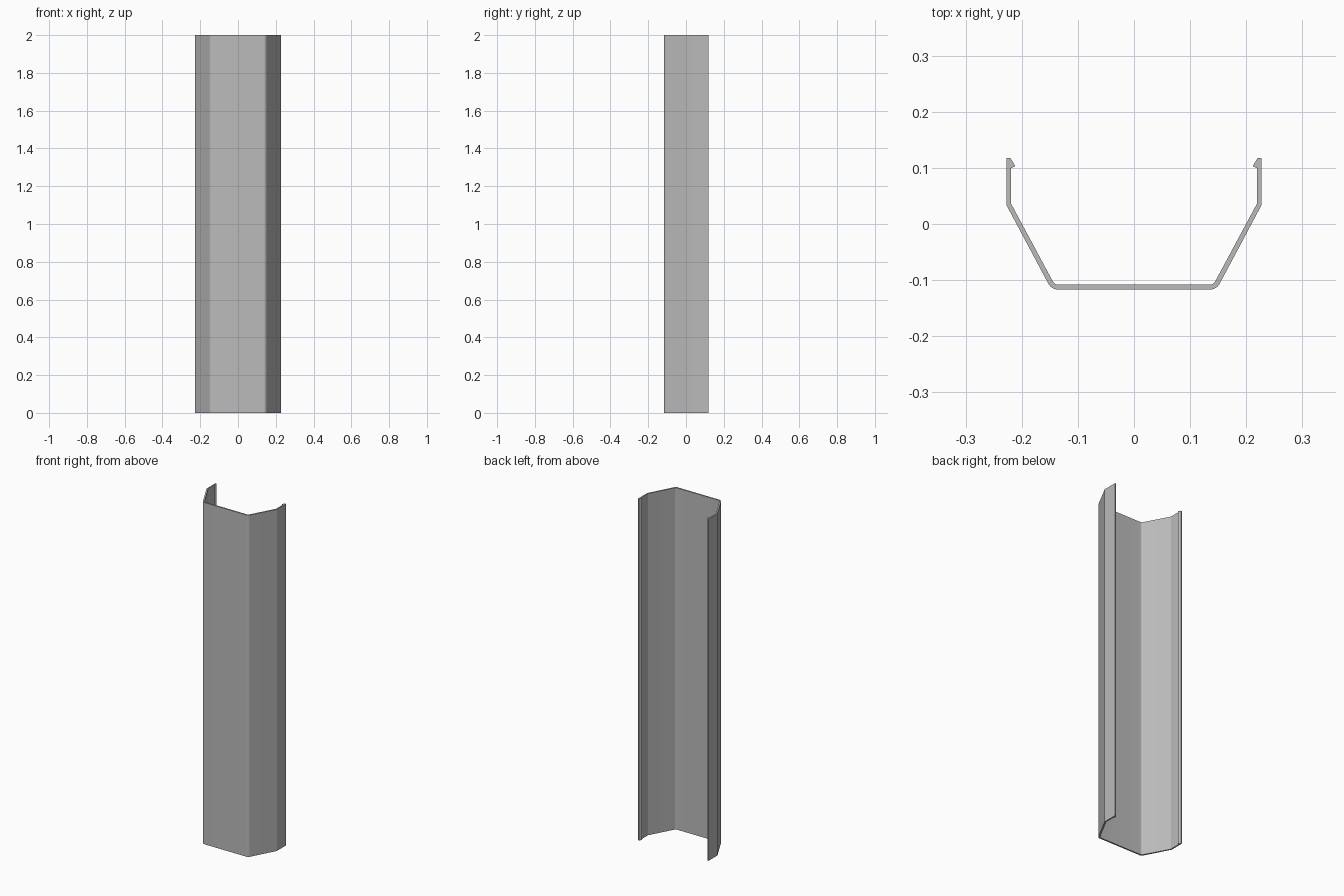
import bpy
import bmesh
from math import radians, sin, cos

cube = bpy.data.objects.get("Cube")
if cube:
    bpy.data.objects.remove(cube, do_unlink=True)

HEIGHT = 2.0
FRONT = -0.117          # outer face of the base web
WALL = 0.009            # sheet thickness
BEND = 0.02             # outer bend radius
BEND_X = 0.135          # bend centre
FLARE = 28              # lean of the sloped sides, degrees


def arc(radius, start, end, steps=8):
    """Points on the bend between the web and a sloped side."""
    points = []
    for i in range(steps + 1):
        a = radians(start + (end - start) * i / steps)
        points.append((BEND_X + radius * cos(a), FRONT + BEND + radius * sin(a)))
    return points


# Left half of the section: outer skin, snap lip, then inner skin
outer = arc(BEND, -90, -FLARE) + [(0.2275, 0.034), (0.2275, 0.118)]
lip = [(0.2205, 0.118), (0.2115, 0.103), (0.2195, 0.099)]
inner = [(0.2195, 0.037)] + arc(BEND - WALL, -FLARE, -90)
half = outer + lip + inner
section = half + [(-x, y) for x, y in reversed(half)]

# Extrude the section to full height
bm = bmesh.new()
base = bm.faces.new([bm.verts.new((x, y, 0)) for x, y in section])
top = bmesh.ops.extrude_face_region(bm, geom=[base], use_keep_orig=True)["geom"]
bmesh.ops.translate(bm, vec=(0, 0, HEIGHT),
                    verts=[g for g in top if isinstance(g, bmesh.types.BMVert)])
bmesh.ops.recalc_face_normals(bm, faces=bm.faces)
mesh = bpy.data.meshes.new("channel_profile")
bm.to_mesh(mesh)
bm.free()
channel = bpy.data.objects.new("channel_profile", mesh)
bpy.context.collection.objects.link(channel)

# Plain grey finish
grey = bpy.data.materials.new("plain_grey")
grey.use_nodes = True
colour = (0.5, 0.5, 0.5, 1)
grey.diffuse_color = colour
grey.node_tree.nodes["Principled BSDF"].inputs["Base Color"].default_value = colour
mesh.materials.append(grey)

# Smooth bends, crisp folds and ends
bpy.ops.object.select_all(action="DESELECT")
channel.select_set(True)
bpy.context.view_layer.objects.active = channel
bpy.ops.object.shade_smooth_by_angle(angle=radians(20))
